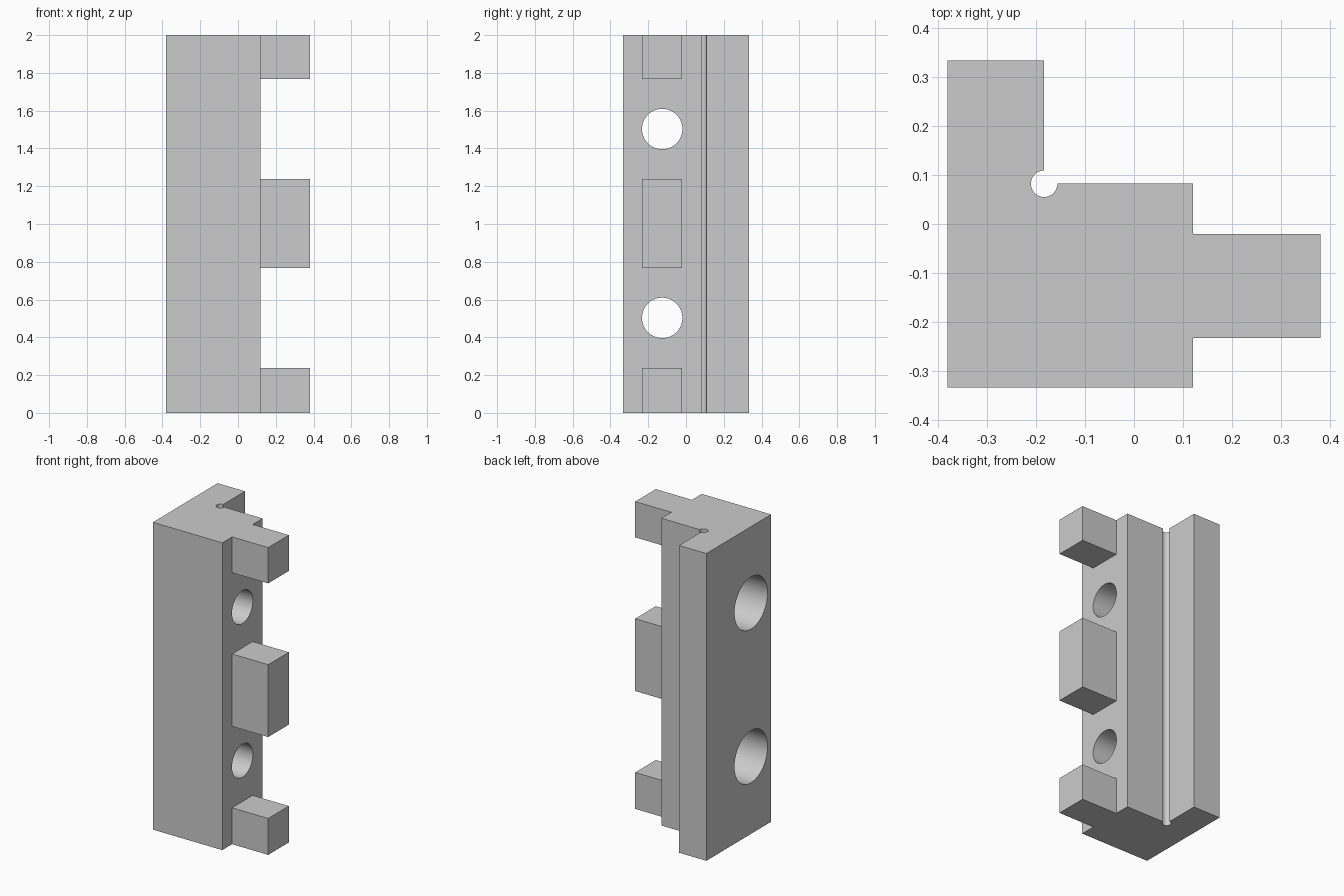
import bpy, bmesh, math
from mathutils import Matrix

cube = bpy.data.objects.get("Cube")
if cube:
    bpy.data.objects.remove(cube, do_unlink=True)

HEIGHT = 2.0
X_BACK, X_STEP, X_TIP = -0.38, 0.12, 0.38

grey = bpy.data.materials.new("plain grey")
grey.use_nodes = True
colour = (0.6, 0.6, 0.6, 1)
grey.diffuse_color = colour
grey.node_tree.nodes["Principled BSDF"].inputs["Base Color"].default_value = colour


def make_object(name, bm):
    bmesh.ops.recalc_face_normals(bm, faces=bm.faces)
    mesh = bpy.data.meshes.new(name)
    bm.to_mesh(mesh)
    bm.free()
    mesh.materials.append(grey)
    obj = bpy.data.objects.new(name, mesh)
    bpy.context.collection.objects.link(obj)
    return obj


def prism(name, outline, z0, z1):
    bm = bmesh.new()
    face = bm.faces.new([bm.verts.new((x, y, z0)) for x, y in outline])
    top = bmesh.ops.extrude_face_region(bm, geom=[face])["geom"]
    verts = [v for v in top if isinstance(v, bmesh.types.BMVert)]
    bmesh.ops.translate(bm, verts=verts, vec=(0, 0, z1 - z0))
    return make_object(name, bm)


def bore(name, radius, x0, x1, y, z):
    bm = bmesh.new()
    place = Matrix.Translation(((x0 + x1) / 2, y, z)) @ Matrix.Rotation(math.pi / 2, 4, "Y")
    bmesh.ops.create_cone(bm, cap_ends=True, segments=64, radius1=radius,
                          radius2=radius, depth=x1 - x0, matrix=place)
    return make_object(name, bm)


def combine(target, tool, operation):
    mod = target.modifiers.new(operation.lower(), "BOOLEAN")
    mod.operation, mod.solver, mod.object = operation, "EXACT", tool
    bpy.context.view_layer.objects.active = target
    bpy.ops.object.modifier_apply(modifier=mod.name)
    bpy.data.objects.remove(tool, do_unlink=True)


# L-shaped body with a round relief groove in the inner corner
cx, cy, r = -0.183, 0.082, 0.027
groove = [(cx + r * math.cos(a), cy - r * math.sin(a))
          for a in (math.radians(270) * i / 24 for i in range(25))]
outline = [(X_BACK, -0.333), (X_STEP, -0.333), (X_STEP, cy), *groove,
           (cx, 0.333), (X_BACK, 0.333)]
body = prism("slotted_bracket_body", outline, 0, HEIGHT)

# Three locating teeth on the side
for z0, z1 in ((0, 0.237), (0.767, 1.238), (1.767, HEIGHT)):
    x0 = X_STEP - 0.1
    tooth = prism("tooth", [(x0, -0.232), (X_TIP, -0.232), (X_TIP, -0.02), (x0, -0.02)], z0, z1)
    combine(body, tooth, "UNION")

# Counterbored screw holes
for z in (0.503, 1.503):
    combine(body, bore("screw_hole", 0.107, X_BACK - 0.1, X_STEP + 0.1, -0.126, z), "DIFFERENCE")
    combine(body, bore("counterbore", 0.17, X_BACK - 0.1, X_BACK + 0.3, -0.126, z), "DIFFERENCE")

# Smooth bores, crisp edges
bpy.ops.object.select_all(action="DESELECT")
body.select_set(True)
bpy.context.view_layer.objects.active = body
bpy.ops.object.shade_smooth_by_angle(angle=math.radians(30))
